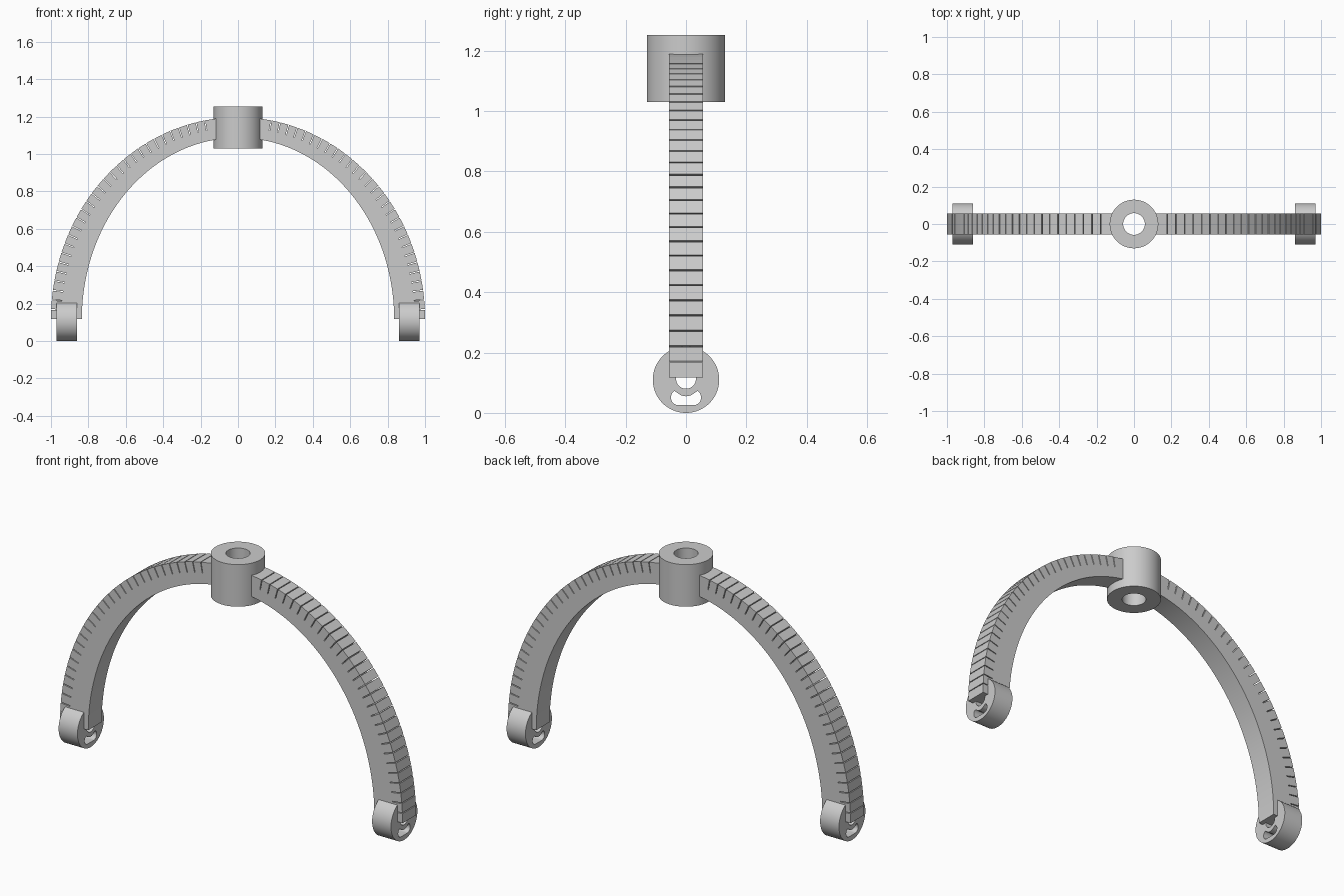
import bpy
from math import sin, cos, pi, radians, acos

if "Cube" in bpy.data.objects:
    bpy.data.objects.remove(bpy.data.objects["Cube"])


def circle(cx, cy, r, n=64):
    return [(cx + r * cos(2 * pi * i / n), cy + r * sin(2 * pi * i / n)) for i in range(n)]


def plate(name, loops, depth, location, rotation):
    """Extrude closed outlines (inner loops become holes) and return a mesh object."""
    cu = bpy.data.curves.new(name, 'CURVE')
    cu.dimensions = '2D'
    cu.fill_mode = 'BOTH'
    cu.extrude = depth / 2
    for loop in loops:
        sp = cu.splines.new('POLY')
        sp.points.add(len(loop) - 1)
        for p, (x, y) in zip(sp.points, loop):
            p.co = (x, y, 0, 1)
        sp.use_cyclic_u = True
    ob = bpy.data.objects.new(name, cu)
    bpy.context.collection.objects.link(ob)
    ob.location = location
    ob.rotation_euler = rotation
    bpy.ops.object.select_all(action='DESELECT')
    ob.select_set(True)
    bpy.context.view_layer.objects.active = ob
    bpy.ops.object.convert(target='MESH')
    ob = bpy.context.view_layer.objects.active
    bpy.ops.object.shade_smooth_by_angle(angle=radians(25))
    return ob


# Hub on top, with a vertical bore
plate("hub", [circle(0, 0, 0.13, 96), circle(0, 0, 0.058)], 0.222, (0, 0, 1.142), (0, 0, 0))

# Arm profile: elliptical bow with narrow slits across its outer face
Z0, STEP, SLITS, GAP, DEPTH = 0.117, 0.048, 29, 0.0022, 0.055


def outer(t, inset=0.0):
    return ((1 - inset) * cos(t), Z0 + (1.08 - inset) * sin(t))


def arm_profile(side):
    pts = [outer(0)]
    for i in range(1, SLITS + 1):
        t = STEP * i
        pts += [outer(t - GAP), outer(t - GAP, DEPTH), outer(t + GAP, DEPTH), outer(t + GAP)]
    pts.append(outer(acos(0.115)))
    t_end = acos(0.115 / 0.835)
    for i in range(49):
        t = t_end * (1 - i / 48)
        pts.append((0.835 * cos(t), Z0 + 0.97 * sin(t)))
    return [(side * x, z) for x, z in pts]


# Kidney-shaped slot in each foot: two round lobes with a dip between them
def kidney():
    pts = []
    for i in range(17):
        a = radians(-90 + 150 * i / 16)
        pts.append((0.026 + 0.024 * cos(a), 0.051 + 0.025 * sin(a)))
    pts += [(0.028, 0.066), (0.02, 0.060), (0.01, 0.056)]
    return pts + [(0, 0.055)] + [(-x, y) for x, y in reversed(pts)]


for side, label in ((1, "right"), (-1, "left")):
    plate(label + "_arm", [arm_profile(side)], 0.112, (0, 0, 0), (pi / 2, 0, 0))
    # Disc foot with axle hole and slot
    plate(label + "_foot", [circle(0, 0.11, 0.11, 96), circle(0, 0.113, 0.033, 48), kidney()],
          0.11, (side * 0.915, 0, 0), (pi / 2, 0, pi / 2))
